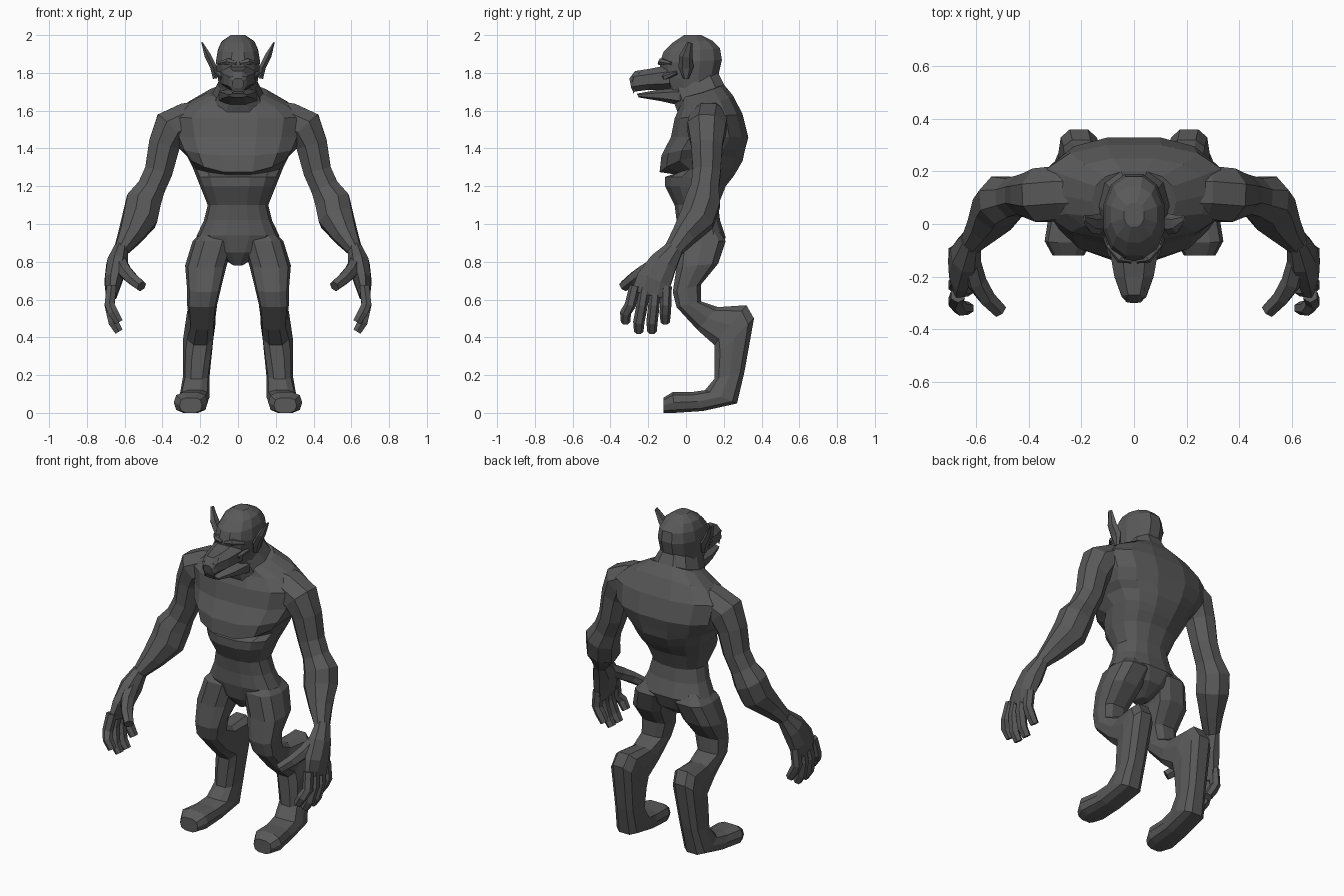
import bpy, bmesh, math
from mathutils import Vector

cube = bpy.data.objects.get("Cube")
if cube:
    bpy.data.objects.remove(cube, do_unlink=True)

skin = bpy.data.materials.new("dark_grey_skin")
skin.use_nodes = True
grey = (.1, .1, .1, 1)
skin.diffuse_color = grey
skin.node_tree.nodes["Principled BSDF"].inputs["Base Color"].default_value = grey


def build(name, rings, mirrored):
    """Skin a list of point rings and cap both ends."""
    bm = bmesh.new()
    loops = [[bm.verts.new(point) for point in ring] for ring in rings]
    for lower, upper in zip(loops, loops[1:]):
        for i in range(len(lower)):
            bm.faces.new((lower[i - 1], lower[i], upper[i], upper[i - 1]))
    bm.faces.new(loops[0])
    bm.faces.new(loops[-1])
    bmesh.ops.recalc_face_normals(bm, faces=bm.faces)
    mesh = bpy.data.meshes.new(name)
    bm.to_mesh(mesh)
    bm.free()
    mesh.materials.append(skin)
    part = bpy.data.objects.new(name, mesh)
    bpy.context.collection.objects.link(part)
    if mirrored:
        modifier = part.modifiers.new("mirror", "MIRROR")
        modifier.use_mirror_merge = False


def soft(value, power):
    """Superellipse coordinate for one cosine or sine."""
    return math.copysign(abs(value) ** (2 / power), value)


def section(front, back, half, centre=0, lift=0):
    """Cross-section between a front and a back point, both given as (y, z)."""
    return Vector(front), Vector(back), half, centre, lift


def loft(name, sections, sides=10, power=2.4, mirrored=False):
    """Join sections; lift raises the flanks of a section."""
    angles = [math.tau * (k + .5) / sides for k in range(sides)]
    reach = soft(math.cos(angles[0]), power)
    rings = []
    for front, back, half, centre, lift in sections:
        ring = []
        for angle in angles:
            across = soft(math.sin(angle), power)
            along = soft(math.cos(angle), power) / reach
            y, z = back.lerp(front, (along + 1) / 2)
            ring.append((centre + across * half, y, z + lift * across ** 2))
        rings.append(ring)
    build(name, rings, mirrored)


def joint(at, radius, depth=None):
    """Point on a limb; depth is the radius fore and aft."""
    return Vector(at), radius, depth or radius


def limb(name, joints, sides=6):
    """Mirrored tube through joints, each ring square to the path."""
    angles = [math.tau * (k + .5) / sides for k in range(sides)]
    rings = []
    for i, (point, radius, depth) in enumerate(joints):
        before, after = joints[max(i - 1, 0)], joints[min(i + 1, len(joints) - 1)]
        tangent = (after[0] - before[0]).normalized()
        side = Vector((0, 1, 0)).cross(tangent).normalized()
        fore = tangent.cross(side)
        rings.append([point + side * radius * math.cos(angle)
                      + fore * depth * math.sin(angle) for angle in angles])
    build(name, rings, mirrored=True)


# Trunk: pelvis, waist, rib ledge, overhanging chest and sloping shoulders
loft("torso", [
    section(front=(.02, .78), back=(.1, .79), half=.03),
    section(front=(-.03, .85), back=(.18, .85), half=.13),
    section(front=(-.05, .94), back=(.21, .93), half=.22),
    section(front=(-.05, 1.02), back=(.18, 1.02), half=.18),
    section(front=(-.06, 1.1), back=(.17, 1.1), half=.16),
    section(front=(-.11, 1.2), back=(.21, 1.2), half=.2),
    section(front=(-.11, 1.25), back=(.25, 1.25), half=.22),
    section(front=(-.06, 1.26), back=(.27, 1.28), half=.24, lift=.03),
    section(front=(-.14, 1.27), back=(.3, 1.33), half=.27, lift=.06),
    section(front=(-.13, 1.36), back=(.31, 1.38), half=.31, lift=.03),
    section(front=(-.08, 1.46), back=(.33, 1.46), half=.34),
    section(front=(-.06, 1.56), back=(.3, 1.58), half=.36),
    section(front=(-.03, 1.63), back=(.25, 1.68), half=.28, lift=-.02),
    section(front=(-.03, 1.67), back=(.2, 1.74), half=.16, lift=-.01),
], sides=14)
loft("neck", [
    section(front=(-.04, 1.58), back=(.22, 1.66), half=.17),
    section(front=(-.07, 1.66), back=(.2, 1.74), half=.13),
    section(front=(-.09, 1.72), back=(.17, 1.8), half=.1),
])

# Head: skull, projecting muzzle and lower jaw
loft("cranium", [
    section(front=(-.08, 1.67), back=(.16, 1.73), half=.1),
    section(front=(-.13, 1.77), back=(.17, 1.78), half=.11),
    section(front=(-.14, 1.85), back=(.19, 1.87), half=.12),
    section(front=(-.12, 1.91), back=(.18, 1.93), half=.11),
    section(front=(-.07, 1.96), back=(.14, 1.97), half=.09),
    section(front=(-.01, 2), back=(.08, 2), half=.04),
], sides=12, power=2.2)
loft("muzzle", [
    section(front=(-.1, 1.84), back=(-.08, 1.71), half=.1),
    section(front=(-.2, 1.82), back=(-.2, 1.71), half=.08),
    section(front=(-.27, 1.81), back=(-.28, 1.7), half=.05),
    section(front=(-.3, 1.77), back=(-.29, 1.72), half=.03),
], sides=8)
loft("lower_jaw", [
    section(front=(-.02, 1.73), back=(0, 1.62), half=.11),
    section(front=(-.15, 1.71), back=(-.13, 1.65), half=.09),
    section(front=(-.26, 1.69), back=(-.25, 1.67), half=.05),
], sides=8)

# Face details
limb("brow_ridge", [
    joint(at=(.01, -.14, 1.85), radius=.01),
    joint(at=(.05, -.13, 1.86), radius=.02),
    joint(at=(.1, -.08, 1.85), radius=.01),
])
limb("cheekbone", [
    joint(at=(.05, -.15, 1.79), radius=.01),
    joint(at=(.08, -.11, 1.78), radius=.02),
    joint(at=(.11, -.05, 1.8), radius=.01),
])
limb("nostril", [
    joint(at=(.03, -.24, 1.8), radius=.01),
    joint(at=(.03, -.27, 1.77), radius=.02),
    joint(at=(.03, -.28, 1.75), radius=.01),
])
limb("fang", [
    joint(at=(.03, -.27, 1.72), radius=.01),
    joint(at=(.03, -.28, 1.69), radius=.002),
], sides=4)
limb("ear", [
    joint(at=(.12, 0, 1.77), radius=.015),
    joint(at=(.13, 0, 1.83), radius=.02, depth=.04),
    joint(at=(.16, 0, 1.89), radius=.02, depth=.035),
    joint(at=(.19, .02, 1.96), radius=.004, depth=.015),
])

# Arms: rounded shoulder, upper arm, swollen forearm and wrist
limb("arm", [
    joint(at=(.14, .12, 1.58), radius=.08, depth=.1),
    joint(at=(.27, .12, 1.55), radius=.1, depth=.11),
    joint(at=(.35, .11, 1.51), radius=.11),
    joint(at=(.39, .11, 1.42), radius=.09),
    joint(at=(.42, .11, 1.28), radius=.08),
    joint(at=(.46, .1, 1.19), radius=.08),
    joint(at=(.5, .09, 1.12), radius=.1),
    joint(at=(.52, .06, 1.03), radius=.1),
    joint(at=(.57, -.01, .94), radius=.07),
    joint(at=(.62, -.07, .86), radius=.04, depth=.05),
], sides=8)

# Hands: thick palm, four bent fingers and a thumb
limb("palm", [
    joint(at=(.62, -.06, .87), radius=.04, depth=.05),
    joint(at=(.64, -.12, .79), radius=.06, depth=.08),
    joint(at=(.66, -.17, .7), radius=.05, depth=.1),
    joint(at=(.67, -.19, .62), radius=.03, depth=.11),
], sides=8)
for i, finger in enumerate(("index", "middle", "ring", "little")):
    root = -.27 + i * .055
    tip = -.32 + i * .07
    low = .48 if finger in ("index", "little") else .43
    limb(finger + "_finger", [
        joint(at=(.67, root, .67), radius=.03),
        joint(at=(.68, (root + tip) / 2, .57), radius=.03),
        joint(at=(.66, tip, low + .05), radius=.03),
        joint(at=(.63, tip, low), radius=.025),
    ])
limb("thumb", [
    joint(at=(.63, -.12, .81), radius=.04),
    joint(at=(.6, -.22, .75), radius=.04),
    joint(at=(.56, -.28, .71), radius=.035),
    joint(at=(.51, -.33, .67), radius=.03),
])

# Legs: thigh, bent knee, shank back to the raised hock, then down to the foot
loft("leg", [
    section(front=(.03, 1), back=(.15, 1), half=.05, centre=.1),
    section(front=(-.04, .91), back=(.21, .91), half=.11, centre=.13),
    section(front=(-.05, .77), back=(.17, .79), half=.11, centre=.17),
    section(front=(-.07, .64), back=(.08, .68), half=.09, centre=.18),
    section(front=(-.05, .56), back=(.08, .59), half=.08, centre=.19),
    section(front=(.06, .44), back=(.17, .56), half=.07, centre=.19),
    section(front=(.15, .36), back=(.32, .57), half=.08, centre=.2),
    section(front=(.15, .29), back=(.36, .5), half=.08, centre=.21),
    section(front=(.15, .18), back=(.31, .22), half=.07, centre=.22),
    section(front=(.1, .12), back=(.27, .05), half=.08, centre=.23),
    section(front=(.03, .11), back=(.09, .01), half=.08, centre=.24),
    section(front=(-.07, .11), back=(-.06, 0), half=.09, centre=.25),
    section(front=(-.12, .08), back=(-.12, 0), half=.06, centre=.25),
], power=2.8, mirrored=True)
